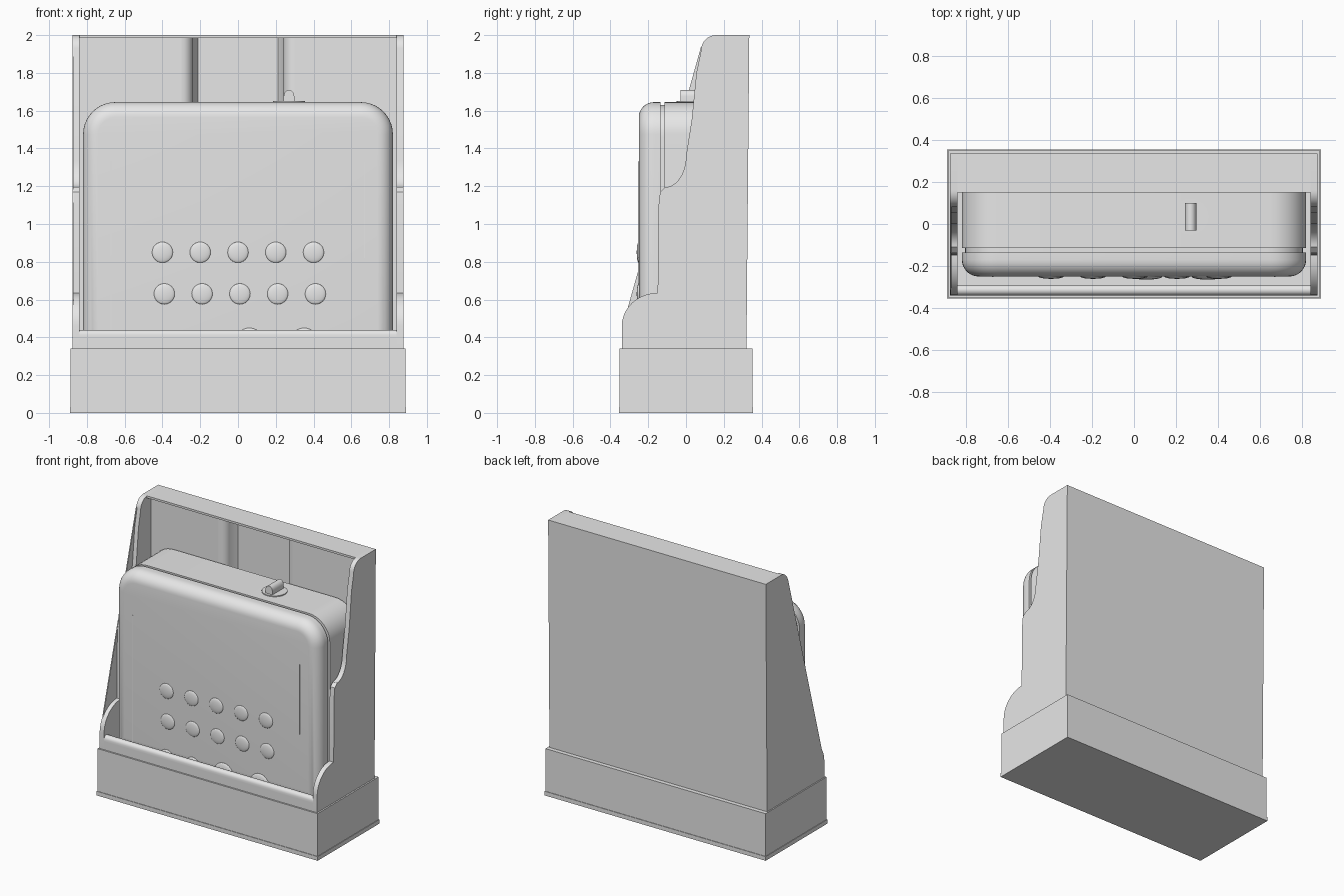
import bpy, bmesh, math
from mathutils import Vector

old = bpy.data.objects.get("Cube")
if old:
    bpy.data.objects.remove(old)

# One plain grey for everything
grey = bpy.data.materials.new("plain_grey")
grey.use_nodes = True
colour = (0.8, 0.8, 0.8, 1)
grey.diffuse_color = colour
grey.node_tree.nodes["Principled BSDF"].inputs["Base Color"].default_value = colour


def finish(name, bm, smooth=True):
    bmesh.ops.recalc_face_normals(bm, faces=bm.faces)
    mesh = bpy.data.meshes.new(name)
    bm.to_mesh(mesh)
    bm.free()
    mesh.materials.append(grey)
    obj = bpy.data.objects.new(name, mesh)
    bpy.context.collection.objects.link(obj)
    if smooth:
        bpy.ops.object.select_all(action='DESELECT')
        obj.select_set(True)
        bpy.context.view_layer.objects.active = obj
        bpy.ops.object.shade_smooth_by_angle(angle=math.radians(35))
    return obj


def prism(name, outline, axis, start, end, fillet=0):
    """Extrude a 2D outline along an axis; fillet rounds the rim at the start."""
    def place(p, d):
        coords = list(p)
        coords.insert(axis, d)
        return Vector(coords)
    bm = bmesh.new()
    cap = bm.faces.new([bm.verts.new(place(p, start)) for p in outline])
    rim = list(cap.edges)
    made = bmesh.ops.extrude_face_region(bm, geom=[cap], use_keep_orig=True)["geom"]
    shift = place((0, 0), end - start)
    for v in made:
        if isinstance(v, bmesh.types.BMVert):
            v.co += shift
    bmesh.ops.recalc_face_normals(bm, faces=bm.faces)
    if fillet:
        bmesh.ops.bevel(bm, geom=rim, offset=fillet, segments=8,
                        profile=0.5, affect='EDGES', clamp_overlap=True)
    return finish(name, bm)


def box(name, x0, x1, y0, y1, z0, z1):
    return prism(name, [(x0, y0), (x1, y0), (x1, y1), (x0, y1)], 2, z0, z1)


def arc(cu, cv, ru, rv, a0, a1, n=10):
    angles = [math.radians(a0 + (a1 - a0) * i / n) for i in range(n + 1)]
    return [(cu + ru * math.cos(a), cv + rv * math.sin(a)) for a in angles]


# Base box with its bottom plate
box("bottom_plate", -.89, .89, -.355, .355, 0, .03)
box("base_box", -.886, .886, -.351, .351, .03, .34)

# Stepped side panels
top_round = arc(.16, 1.92, .08, .08, 180, 90)
back_edge = [(.335, 2), (.32, .34)]
panel = ([(-.34, .34)] + arc(-.15, .46, .19, .175, 180, 90)
         + [(-.145, 1.1), (-.137, 1.17)] + arc(-.11, 1.36, .11, .165, -90, 0)
         + [(.03, 1.55), (.055, 1.8)] + top_round + back_edge)
for side, label in ((1, "left"), (-1, "right")):
    prism(label + "_side_panel", panel, 0, side * .84, side * .875)

# Straight-edged outer skin on the right side
skin = ([(-.34, .34), (-.34, .46), (-.31, .55), (-.13, 1.19), (.08, 1.94)]
        + top_round[1:] + back_edge)
prism("right_outer_skin", skin, 0, -.877, -.87)

# Back wall with a central channel, closed by a leaning rear sheet
for side, label in ((1, "left"), (-1, "right")):
    wall = [(.84, .2), (.3, .2)] + arc(.3, .26, .06, .06, 270, 180, 6) + [(.21, .31), (.84, .31)]
    prism(label + "_back_wall", [(side * x, y) for x, y in wall], 2, .34, 1.99)
prism("rear_sheet", [(.305, .34), (.32, .34), (.335, 2), (.305, 2)], 0, -.84, .84)
prism("top_lip", [(.15, 1.985), (.15, 2), (.335, 2), (.33, 1.985)], 0, -.84, .84)

# Front lip of the tray
lip = [(-.34, .34), (-.34, .4)] + arc(-.315, .415, .025, .025, 180, 0, 6) + [(-.29, .34)]
prism("front_lip", lip, 0, -.84, .84)


# Rounded case: front shell, recessed seam and rear shell
def case_outline(inset=0):
    w, top, r = .82 - inset, 1.645 - inset, .17
    return ([(-w, .342), (w, .342)] + arc(w - r, top - r, r, r, 0, 90)
            + arc(r - w, top - r, r, r, 90, 180))


prism("case_front_shell", case_outline(), 1, -.25, -.135, fillet=.08)
prism("case_seam", case_outline(.015), 1, -.14, -.11)
prism("case_rear_shell", case_outline(), 1, -.115, .19)

# Fine vertical seams on the case front
box("right_front_seam", -.676, -.67, -.253, -.245, .36, 1.33)
box("left_front_seam", .667, .673, -.253, -.245, .82, 1.33)


# Domed buttons in rows
def button(name, x, z, radius):
    bm = bmesh.new()
    bmesh.ops.create_uvsphere(bm, u_segments=24, v_segments=12, radius=radius)
    bmesh.ops.scale(bm, vec=(1, .2, 1), verts=bm.verts)
    bmesh.ops.translate(bm, vec=(x, -.25, z), verts=bm.verts)
    finish(name, bm)


for row, z in enumerate((.85, .63)):
    for col in range(5):
        button(f"button_{row}_{col}", -.4 + .2 * col + .01 * row, z, .055)
for col, (x, r) in enumerate(((-.4, .05), (-.19, .05), (.06, .075), (.35, .075))):
    button(f"low_button_{col}", x, .375, r)

# Lever on top with its round seat
prism("lever_seat", arc(.27, .035, .085, .085, 0, 345, 23), 2, 1.64, 1.652)
lever = [(.242, 1.64), (.298, 1.64)] + arc(.27, 1.675, .028, .035, 0, 180)
prism("lever", lever, 1, -.03, .1)
